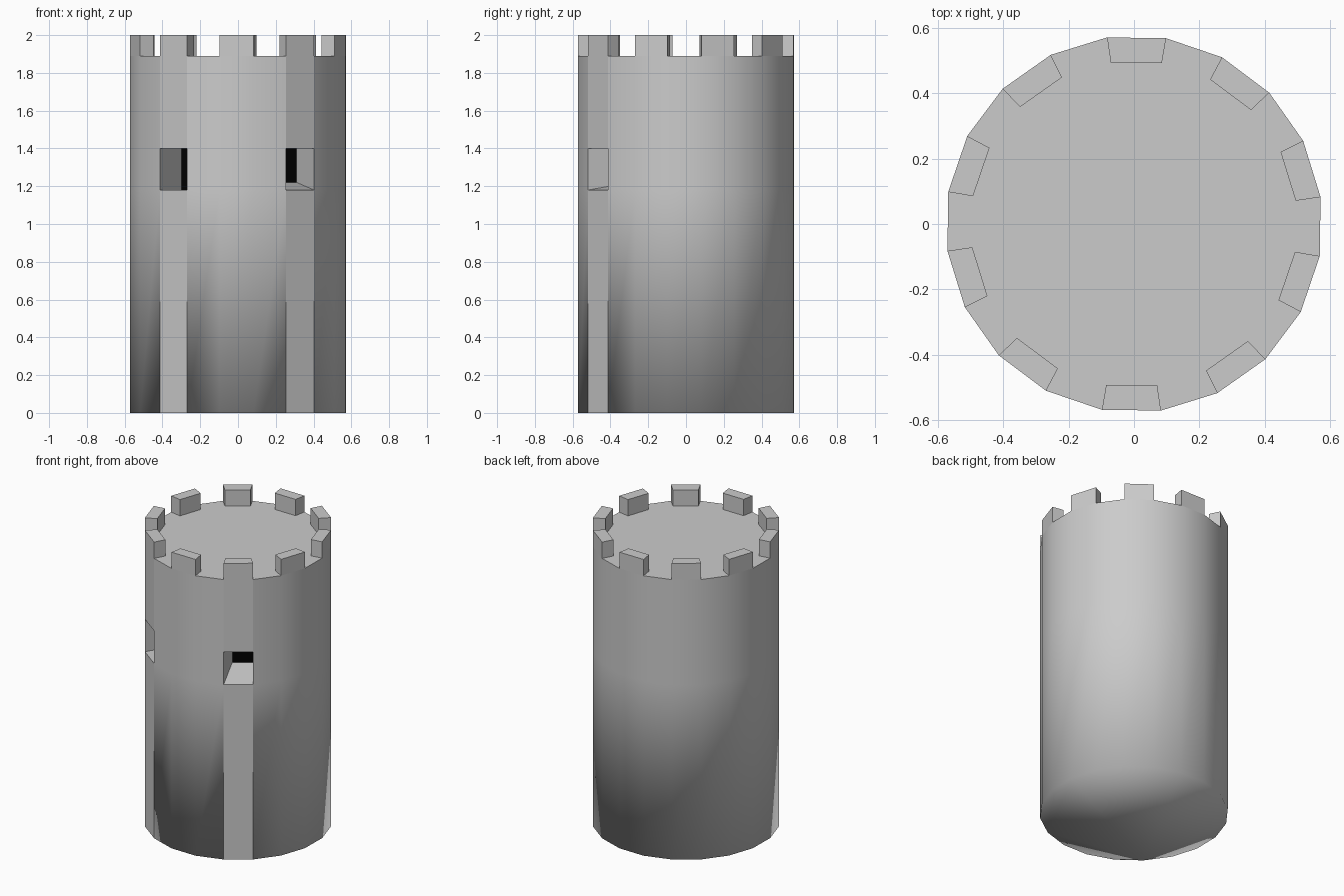
import bpy, bmesh, math
from mathutils import Vector

if "Cube" in bpy.data.objects:
    bpy.data.objects.remove(bpy.data.objects["Cube"])

N, R, R_IN = 20, 0.577, 0.50
START = math.radians(8.2)
Z_LEVELS = [0, 1.18, 1.40, 1.89]
TOP = 2.0
# window facet index -> inward push of the recess
WINDOWS = {12: Vector((0.115, 0.19, 0.0)), 16: Vector((-0.092, 0.224, 0.04))}


def point(i, r):
    a = START + (i % N) * 2 * math.pi / N
    return r * math.cos(a), r * math.sin(a)


bm = bmesh.new()


def vert(i, r, z):
    return bm.verts.new((*point(i, r), z))


# Wall rings and base
rings = [[vert(i, R, z) for i in range(N)] for z in Z_LEVELS]
bm.faces.new(rings[0][::-1])
flat_faces, dark_faces = [], []
for i in range(N):
    j = (i + 1) % N
    for k in range(3):
        lo, hi = rings[k], rings[k + 1]
        outer = [lo[i], lo[j], hi[j], hi[i]]
        if i in WINDOWS and k == 1:
            # Recessed window with a dark back
            inner = [bm.verts.new(v.co + WINDOWS[i]) for v in outer]
            for a in range(4):
                b = (a + 1) % 4
                flat_faces.append(bm.faces.new((outer[a], outer[b], inner[b], inner[a])))
            dark_faces.append(bm.faces.new(inner))
        else:
            f = bm.faces.new(outer)
            if i in WINDOWS:
                flat_faces.append(f)

# Merlons on every second facet, and the deck between them
deck = []
for i in range(0, N, 2):
    a, b = rings[3][i], rings[3][i + 1]
    c, d = vert(i + 1, R_IN, Z_LEVELS[3]), vert(i, R_IN, Z_LEVELS[3])
    low = [a, b, c, d]
    high = [bm.verts.new((v.co.x, v.co.y, TOP)) for v in low]
    for m in range(4):
        n = (m + 1) % 4
        flat_faces.append(bm.faces.new((low[m], low[n], high[n], high[m])))
    flat_faces.append(bm.faces.new(high))
    deck += [a, d, c, b]
flat_faces.append(bm.faces.new(deck))

for f in bm.faces:
    f.smooth = True
for f in flat_faces + dark_faces:
    f.smooth = False
for f in dark_faces:
    f.material_index = 1
for e in bm.edges:
    if len(e.link_faces) == 2 and e.calc_face_angle(0) > math.radians(30):
        e.smooth = False

mesh = bpy.data.meshes.new("castle_tower")
bm.to_mesh(mesh)
bm.free()
for name, col in (("stone", (0.8, 0.8, 0.8, 1)), ("window_dark", (0, 0, 0, 1))):
    mat = bpy.data.materials.new(name)
    mat.diffuse_color = col
    mat.use_nodes = True
    mat.node_tree.nodes["Principled BSDF"].inputs["Base Color"].default_value = mat.diffuse_color
    mesh.materials.append(mat)
bpy.context.collection.objects.link(bpy.data.objects.new("castle_tower", mesh))
